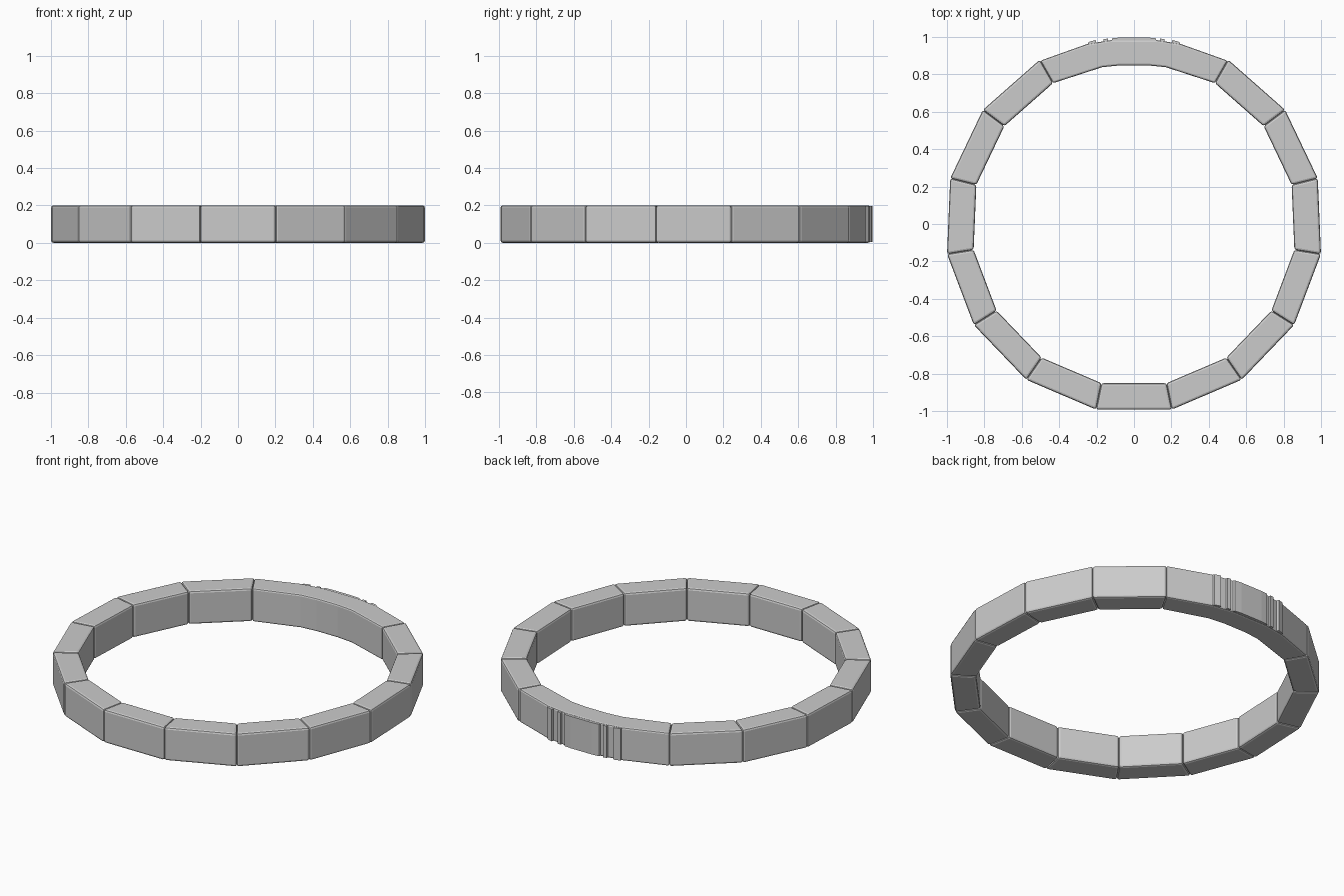
import bpy, bmesh
from math import sin, cos, radians

if "Cube" in bpy.data.objects:
    bpy.data.objects.remove(bpy.data.objects["Cube"])

H = 0.2
R_OUT, R_IN = 1.012, 0.868
STEP = 23.1


def polar(r, a):
    return (r * cos(radians(a)), r * sin(radians(a)))


def prism(name, pts, z0, z1, bevel):
    """Extrude a counter-clockwise outline and round its edges."""
    bm = bmesh.new()
    face = bm.faces.new([bm.verts.new((x, y, z0)) for x, y in pts])
    up = bmesh.ops.extrude_face_region(bm, geom=[face])
    verts = [v for v in up["geom"] if isinstance(v, bmesh.types.BMVert)]
    bmesh.ops.translate(bm, verts=verts, vec=(0, 0, z1 - z0))
    bmesh.ops.recalc_face_normals(bm, faces=bm.faces[:])
    mesh = bpy.data.meshes.new(name)
    bm.to_mesh(mesh)
    bm.free()
    ob = bpy.data.objects.new(name, mesh)
    bpy.context.collection.objects.link(ob)
    if bevel:
        mod = ob.modifiers.new("edge_bevel", "BEVEL")
        mod.width = bevel
        mod.segments = 2
        mod.limit_method = "ANGLE"
        mod.angle_limit = radians(40)
    return ob


# Thirteen straight links, centred on the front
for i in range(-6, 7):
    a0 = -90 + (i - 0.5) * STEP
    a1 = a0 + STEP
    prism("band_link", [polar(R_IN, a0), polar(R_OUT, a0),
                        polar(R_OUT, a1), polar(R_IN, a1)], 0, H, 0.012)

# Long curved clasp link at the back
a_end = -90 + 6.5 * STEP
outer = [polar(R_OUT - 0.006, a_end), (0.25, 0.962), (0.12, 0.983)]
inner = [polar(R_IN, a_end), (0.17, 0.838), (0.07, 0.848)]
flip = lambda pts: [(-x, y) for x, y in reversed(pts)]
prism("clasp_body", outer + flip(outer) + [(-x, y) for x, y in inner] + inner[::-1],
      0, H, 0.01)

# Raised clasp plate and narrow ridges on the outside
plate = [(0.125, 0.97), (0.115, 0.993), (0.07, 0.997)]
prism("clasp_plate", plate + flip(plate), 0.004, H - 0.004, 0)
for s in (1, -1):
    for ridge in ([(0.25, 0.95), (0.243, 0.972), (0.205, 0.984), (0.2, 0.96)],
                  [(0.165, 0.965), (0.163, 0.988), (0.14, 0.991), (0.138, 0.965)]):
        prism("clasp_ridge", [(s * x, y) for x, y in ridge], 0.004, H - 0.004, 0)
